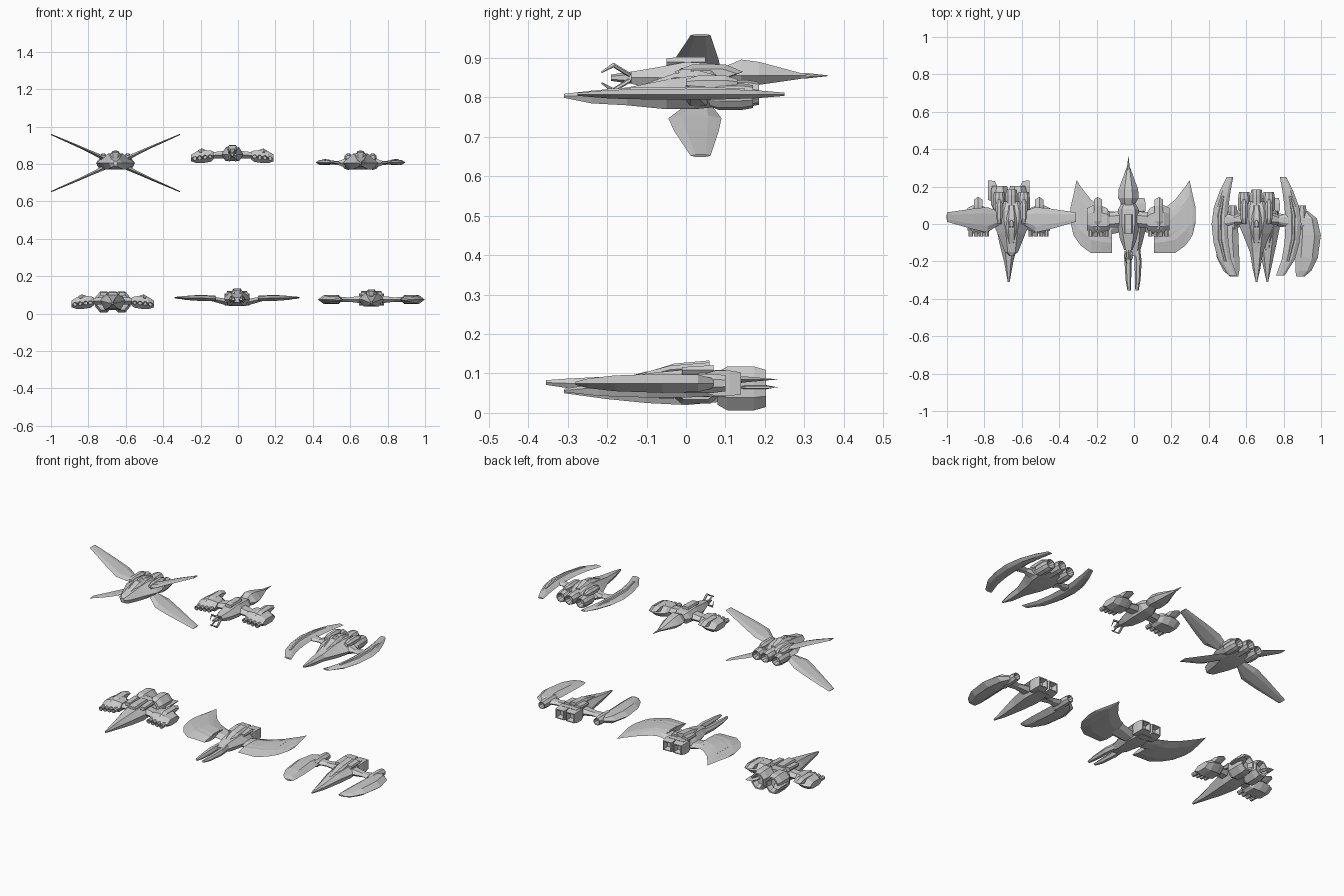
import bpy, bmesh
from math import cos, sin, pi
from mathutils import Vector


def loft(name, rings):
    """Skin a list of equal point rings and cap both ends."""
    bm = bmesh.new()
    vs = [[bm.verts.new(p) for p in r] for r in rings]
    n = len(rings[0])
    for a, b in zip(vs, vs[1:]):
        for i in range(n):
            j = (i + 1) % n
            bm.faces.new((a[i], a[j], b[j], b[i]))
    bm.faces.new(vs[0][::-1])
    bm.faces.new(vs[-1])
    bmesh.ops.remove_doubles(bm, verts=bm.verts, dist=1e-5)
    bmesh.ops.recalc_face_normals(bm, faces=bm.faces)
    me = bpy.data.meshes.new(name)
    bm.to_mesh(me)
    bm.free()
    ob = bpy.data.objects.new(name, me)
    bpy.context.collection.objects.link(ob)
    return ob


def hull(name, c, secs):
    """Faceted body; section = y, half width, top half width, low, mid, high (relative z)."""
    rings = []
    for y, w, tw, lo, mid, hi in secs:
        pts = [(w, mid), (tw, hi), (-tw, hi), (-w, mid), (-w * .6, lo), (w * .6, lo)]
        rings.append([(c[0] + x, y, c[1] + z) for x, z in pts])
    return loft(name, rings)


def blade(name, c, stations, up=(0, 0, 1)):
    """Mirrored pair of bevelled wings; station = edge a, edge b, half thickness."""
    for side, s in (("left", -1), ("right", 1)):
        rings = []
        for a, b, t in stations:
            a, b, u = Vector(a), Vector(b), Vector(up) * t
            p, q = a.lerp(b, .25), a.lerp(b, .75)
            rings.append([(c[0] + s * v.x, v.y, c[1] + v.z) for v in (a, p + u, q + u, b, q - u, p - u)])
        loft(f"{name}_{side}", rings)


def tube(name, c, x, z, prof, sides=8, sx=1.0, rot=None):
    """Turned part along y; profile = y, radius."""
    rot = pi / sides if rot is None else rot
    rings = [[(c[0] + x + sx * r * cos(rot + 2 * pi * i / sides), y,
               c[1] + z + r * sin(rot + 2 * pi * i / sides)) for i in range(sides)] for y, r in prof]
    return loft(name, rings)


def nozzle(name, c, x, z, y0, y1, r, **kw):
    return tube(name, c, x, z, [(y0, r * .75), (y0 + .025, r), (y1 - .03, r), (y1, r * .85),
                                (y1, r * .7), (y1 - .03, r * .5)], **kw)


def across(rows):
    """Wing stations along x from x, front y, back y, z, half thickness."""
    return [((x, f, z), (x, b, z), t) for x, f, b, z, t in rows]


def along(rows):
    """Wing stations along y from y, inner x, outer x, z, half thickness."""
    return [((i, y, z), (o, y, z), t) for y, i, o, z, t in rows]


def box(name, c, x, y, z, sx, sy, sz):
    return hull(name, c, [(y - sy, sx, sx * .8, z - sz, z, z + sz * .7), (y - sy * .5, sx, sx * .8, z - sz, z, z + sz),
                          (y + sy, sx, sx * .8, z - sz, z, z + sz)]) if x == 0 else \
        [hull(name, (c[0] + s * x, c[1]), [(y - sy, sx, sx * .8, z - sz, z, z + sz * .6),
                                           (y + sy, sx, sx * .8, z - sz, z, z + sz)]) for s in (-1, 1)]


def round_engine_body(tag, c, nose):
    """Wide wedge hull with a cockpit hump and three round engines."""
    hull(tag + "_hull", c, nose + [
        (-.15, .035, .02, -.025, 0, .02), (-.05, .075, .03, -.035, 0, .04),
        (.02, .105, .04, -.035, 0, .05), (.07, .105, .04, -.03, 0, .045), (.12, .06, .03, -.02, 0, .03)])
    hull(tag + "_cockpit", c, [(-.13, .015, .01, 0, .012, .02), (-.03, .03, .016, .02, .045, .056),
                               (.03, .03, .015, .03, .045, .064), (.1, .02, .01, .02, .03, .045)])
    tube(tag + "_hatch", c, 0, .05, [(-.02, .012), (-.01, .018), (.01, .018), (.02, .012)])
    for x in (-.066, 0, .066):
        nozzle(tag + "_engine", c, x, .005 if x == 0 else -.003, .06, .185 if x == 0 else .17, .034, sides=10)
    for s in (-1, 1):
        tube(tag + "_intake", c, s * .066, .03, [(.0, .012), (.03, .022), (.1, .022), (.13, .012)])


def missile_pods(tag, c):
    """Thick side pods with four tubes each."""
    blade(tag + "_pod_arm", c, across([(.03, -.02, .07, .0, .022), (.12, -.02, .06, -.005, .016)]))
    blade(tag + "_pod", c, across([(.1, -.03, .06, -.005, .02), (.115, -.045, .085, -.008, .03),
                                   (.15, -.05, .1, -.01, .034), (.19, -.05, .1, -.014, .032), (.22, -.035, .085, -.018, .018)]))
    blade(tag + "_pod_fin", c, across([(.14, -.02, .13, .012, .012), (.165, -.03, .145, .015, .018),
                                       (.185, -.02, .13, .01, .012)]))
    for s in (-1, 1):
        for i in range(4):
            tube(tag + "_missile_tube", c, s * (.118 + .028 * i), -.012 - .003 * i,
                 [(-.03, .013), (-.068, .013), (-.068, .009), (-.05, .008)])


def square_engines(tag, c):
    """Twin square engine block at the rear."""
    box(tag + "_engine_block", c, 0, .06, .0, .06, .04, .034)
    for s in (-1, 1):
        nozzle(tag + "_square_engine", c, s * .034, .0, .05, .14, .046, sides=4)
    box(tag + "_engine_cover", c, .035, .03, .034, .022, .04, .012)


# Ship 1: crossed wings
c = (-.655, .805)
round_engine_body("cross", c, [(-.17, .012, .008, -.015, 0, .01)])
for tag, k in (("upper", 1), ("lower", -1)):
    blade("cross_wing_" + tag, c, across([(.06, 0, .065, k * .025, .012), (.13, -.045, .09, k * .058, .008),
                                          (.2, -.03, .083, k * .09, .006), (.345, .012, .062, k * .153, .003)]),
          up=(-.4 * k, 0, .9))

# Ship 2: missile pods with claw boom and tail spike
c = (-.03, .85)
hull("claw_hull", c, [(-.14, .022, .015, -.015, 0, .015), (-.08, .045, .025, -.03, 0, .025),
                      (0, .06, .035, -.035, 0, .04), (.08, .055, .035, -.03, .005, .035), (.12, .03, .02, -.015, .005, .025)])
hull("claw_tail", c, [(.08, .02, .015, -.01, .01, .02), (.14, .055, .022, -.018, .005, .046),
                      (.185, .052, .02, -.018, .005, .04), (.29, .014, .008, -.003, .005, .012), (.31, .005, .003, 0, .005, .009)])
tube("claw_tail_spike", c, 0, .005, [(.27, .009), (.31, .007), (.36, .001)])
tube("claw_boom", c, 0, 0, [(-.1, .02), (-.15, .014), (-.19, .008)], sides=6)
for k in (-1, 1):
    blade("claw_finger", c, [((.008, -.15, k * .008), (.02, -.14, k * .008), .005),
                             ((.012, -.188, k * .032), (.024, -.18, k * .032), .005),
                             ((.005, -.215, k * .014), (.01, -.212, k * .014), .002)])
box("claw_canopy", c, 0, .0, .04, .022, .05, .012)
missile_pods("claw", c)

# Ship 3: long crescent wings
c = (.655, .805)
round_engine_body("crescent", c, [(-.31, .004, .003, -.006, -.002, .004), (-.24, .02, .012, -.02, 0, .012)])
blade("crescent_arm", c, across([(.08, -.01, .07, 0, .025), (.12, 0, .045, 0, .01), (.18, -.02, .06, .003, .01)]))
blade("crescent_wing", c, along([(.25, .125, .16, .003, .004), (.18, .138, .195, .003, .01), (.09, .15, .228, .003, .013),
                                 (0, .155, .24, .003, .014), (-.1, .15, .23, .003, .013), (-.19, .135, .205, .003, .011),
                                 (-.275, .105, .15, .003, .004)]))
blade("crescent_wing_panel", c, along([(.15, .172, .185, .012, .005), (.05, .186, .208, .016, .006),
                                       (-.08, .186, .206, .016, .006), (-.2, .16, .175, .012, .005)]))

# Ship 4: missile pods with large twin engines
c = (-.67, .07)
hull("gunship_hull", c, [(-.31, .005, .003, -.02, -.015, -.01), (-.2, .025, .012, -.035, -.012, .01),
                         (-.1, .05, .025, -.045, -.005, .025), (0, .07, .035, -.05, 0, .035), (.11, .07, .04, -.04, 0, .04)])
box("gunship_canopy", c, 0, 0, .035, .026, .06, .012)
box("gunship_side_tank", c, .05, .015, .035, .018, .045, .012)
for s in (-1, 1):
    nozzle("gunship_engine", c, s * .048, -.008, .08, .203, .06, sides=8, sx=.85)
blade("gunship_tail_fin", c, across([(.055, .1, .19, -.005, .008), (.075, .11, .23, -.005, .006), (.11, .13, .233, -.005, .003)]))
missile_pods("gunship", c)

# Ship 5: broad swept wings and twin prongs
c = (-.005, .075)
hull("broadwing_hull", c, [(-.17, .03, .02, -.015, 0, .012), (-.1, .05, .03, -.03, 0, .03), (0, .075, .04, -.035, 0, .04),
                           (.06, .065, .04, -.035, 0, .035)])
hull("broadwing_cockpit", c, [(-.11, .015, .01, .01, .02, .025), (-.03, .03, .018, .02, .04, .05), (.06, .03, .02, .02, .04, .058)])
blade("broadwing_prong", c, along([(-.12, .008, .036, .0, .018), (-.2, .008, .046, .0, .017), (-.3, .01, .04, .0, .012),
                                   (-.355, .012, .03, .002, .006)]))
blade("broadwing_root", c, across([(.05, -.04, .06, -.015, .018), (.14, -.06, .07, .005, .012)]))
blade("broadwing_wing", c, across([(.112, -.155, .06, .005, .012), (.17, -.155, .085, .007, .015), (.225, -.155, .13, .008, .014),
                                   (.28, -.115, .2, .009, .01), (.302, -.085, .235, .01, .007), (.318, -.06, .16, .01, .006),
                                   (.335, .01, .085, .01, .002)]))
blade("broadwing_wing_panel", c, across([(.115, -.1, .03, .014, .007), (.2, -.09, .06, .019, .006), (.27, -.06, .14, .016, .004)]))
square_engines("broadwing", c)

# Ship 6: forward swept shield wings
c = (.713, .075)
hull("shield_hull", c, [(-.31, .004, .003, -.022, -.018, -.014), (-.22, .024, .012, -.032, -.01, .0),
                        (-.1, .05, .025, -.036, 0, .025), (0, .07, .035, -.036, 0, .035), (.07, .06, .04, -.033, 0, .035)])
hull("shield_cockpit", c, [(-.14, .012, .008, .0, .01, .018), (-.04, .028, .016, .02, .035, .045), (.06, .028, .018, .02, .04, .053)])
blade("shield_arm", c, across([(.05, -.02, .06, 0, .02), (.12, -.01, .045, 0, .012), (.2, -.03, .07, 0, .014)]))
blade("shield_wing", c, along([(.07, .165, .215, 0, .012), (.03, .16, .265, 0, .022), (-.06, .155, .286, 0, .024),
                               (-.18, .15, .27, 0, .02), (-.25, .15, .235, 0, .012), (-.28, .155, .2, 0, .004)]))
for s in (-1, 1):
    nozzle("shield_wing_engine", c, s * .185, 0, -.03, .1, .026, sides=8)
square_engines("shield", c)
